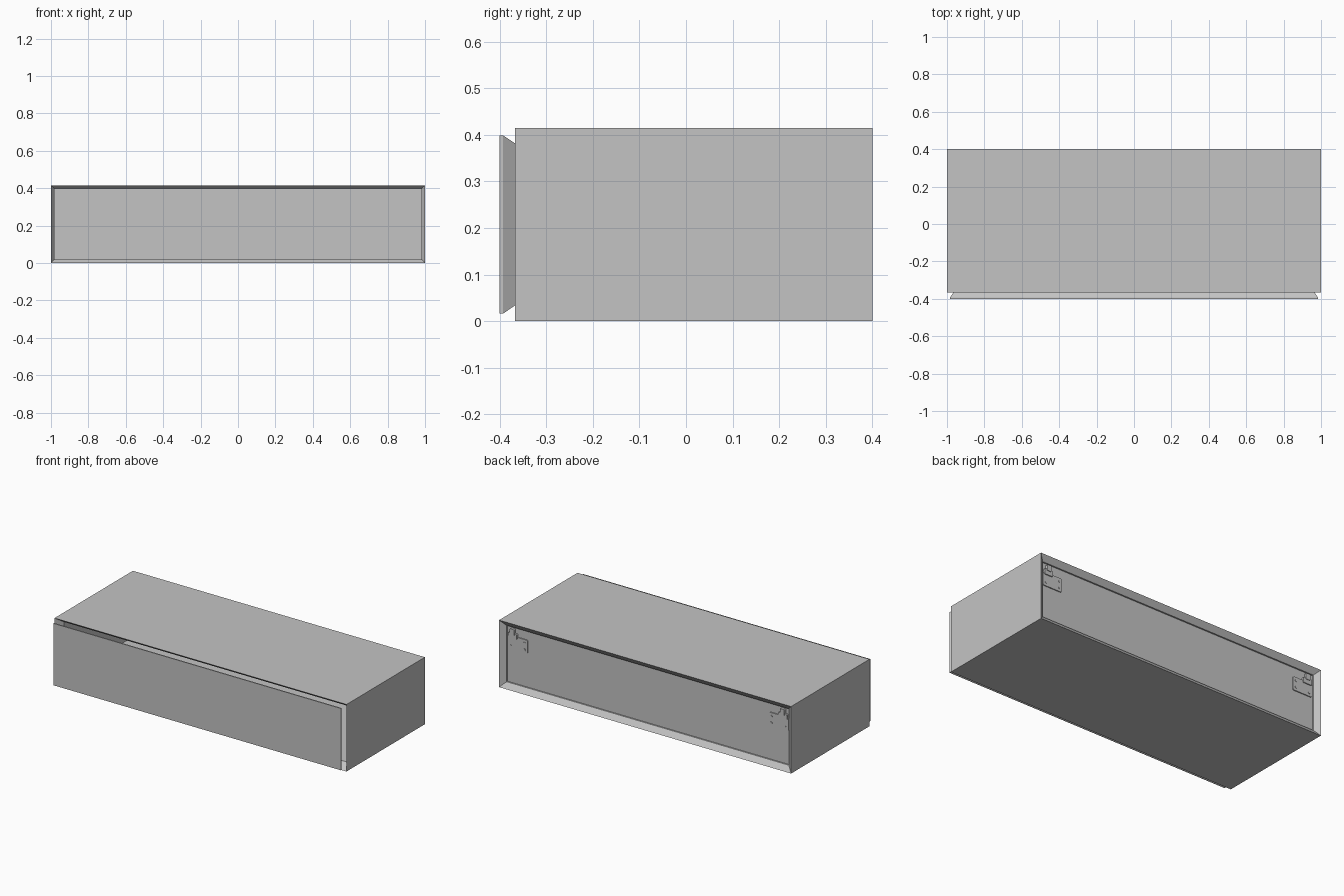
import bpy
import bmesh

cube = bpy.data.objects.get("Cube")
if cube:
    bpy.data.objects.remove(cube, do_unlink=True)

W, H = 1.0, 0.415          # half width and full height of the cabinet
T = 0.033                  # board thickness

grey = bpy.data.materials.new("plain grey")
grey.use_nodes = True
colour = (0.55, 0.55, 0.55, 1)
grey.diffuse_color = colour
grey.node_tree.nodes["Principled BSDF"].inputs["Base Color"].default_value = colour


def finish(name, bm):
    bmesh.ops.recalc_face_normals(bm, faces=bm.faces)
    mesh = bpy.data.meshes.new(name)
    bm.to_mesh(mesh)
    bm.free()
    mesh.materials.append(grey)
    ob = bpy.data.objects.new(name, mesh)
    bpy.context.collection.objects.link(ob)
    return ob


def loft(name, profile, ring_closed):
    """Join rectangles, each given as (inset from the outline, y)."""
    bm = bmesh.new()
    rings = []
    for inset, y in profile:
        x, lo, hi = W - inset, inset, H - inset
        rings.append([bm.verts.new((px, y, pz))
                      for px, pz in ((-x, lo), (x, lo), (x, hi), (-x, hi))])
    pairs = list(zip(rings, rings[1:]))
    if ring_closed:
        pairs.append((rings[-1], rings[0]))
    else:
        bm.faces.new(rings[0])
        bm.faces.new(rings[-1])
    for a, b in pairs:
        for i in range(4):
            j = (i + 1) % 4
            bm.faces.new((a[i], a[j], b[j], b[i]))
    return finish(name, bm)


def box(name, x0, x1, y0, y1, z0, z1, bevel=0):
    bm = bmesh.new()
    bmesh.ops.create_cube(bm, size=1)
    for v in bm.verts:
        v.co = (x1 if v.co.x > 0 else x0,
                y1 if v.co.y > 0 else y0,
                z1 if v.co.z > 0 else z0)
    if bevel:
        # Round only the corners seen from behind
        edges = [e for e in bm.edges
                 if abs(e.verts[0].co.y - e.verts[1].co.y) > 1e-5]
        bmesh.ops.bevel(bm, geom=edges, offset=bevel, segments=3,
                        profile=0.5, affect='EDGES')
    return finish(name, bm)


def screw(name, x, y, z, radius, depth):
    bpy.ops.mesh.primitive_cylinder_add(vertices=16, radius=radius, depth=depth,
                                        location=(x, y, z),
                                        rotation=(1.5708, 0, 0))
    ob = bpy.context.object
    ob.name = name
    ob.data.materials.append(grey)


# Mitred shell with chamfered front and back rims
loft("cabinet_shell", [(0, -0.367), (0, 0.4), (T, 0.375), (T, -0.32)], True)

# Front flap with sloping edges
loft("front_flap", [(0.016, -0.4), (0.016, -0.393), (0.045, -0.35)], False)

# Recessed back board
back = 0.366
box("back_board", -W + T, W - T, back - 0.012, back, T, H - T)

# Wall hangers in the upper back corners
for side, s in (("left", 1), ("right", -1)):
    def part(name, x0, x1, thick, z0, z1, bevel):
        box(side + name, *sorted((s * x0, s * x1)), back, back + thick,
            z0, z1, bevel)

    part("_hanger_plate", 0.825, 0.962, 0.006, 0.24, 0.325, 0.01)
    part("_hanger_body", 0.895, 0.955, 0.012, 0.31, 0.345, 0.006)
    part("_hanger_hook", 0.91, 0.94, 0.016, 0.335, 0.372, 0.004)
    for x, z in ((0.845, 0.262), (0.94, 0.262), (0.845, 0.303)):
        screw(side + "_hanger_screw", s * x, back + 0.005, z, 0.007, 0.008)
